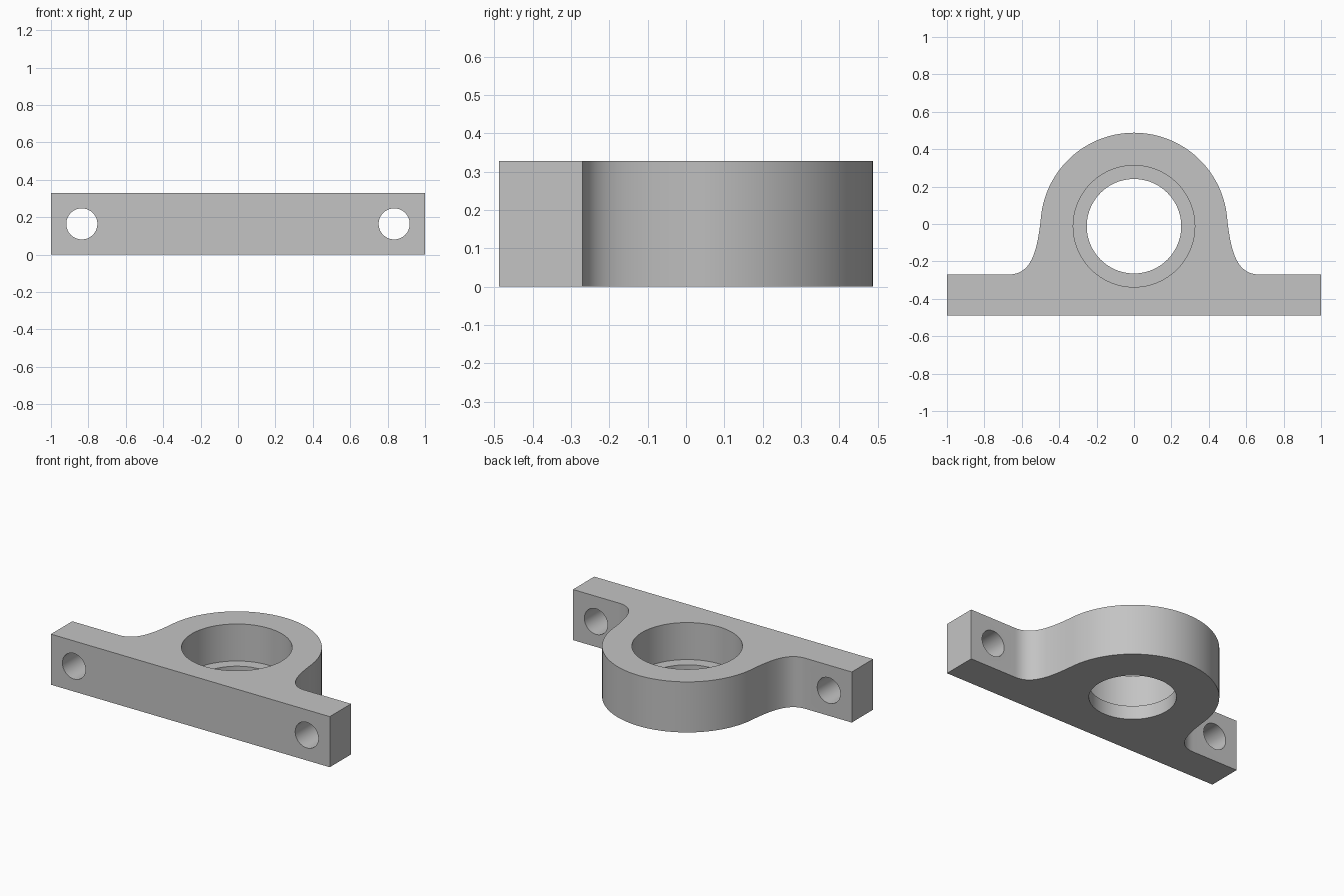
import bpy, bmesh, math
from mathutils import Vector, Matrix
from mathutils.geometry import interpolate_bezier

cube = bpy.data.objects.get("Cube")
if cube:
    bpy.data.objects.remove(cube, do_unlink=True)

HEIGHT = 0.328
FRONT, FLANGE_BACK = -0.488, -0.27
CENTRE_Y, RING_R = -0.012, 0.5
BORE_R, POCKET_R, LEDGE_Z = 0.2525, 0.325, 0.088
BOLT_X, BOLT_R = 0.835, 0.083

grey = bpy.data.materials.new("plain grey")
grey.use_nodes = True
colour = (0.55, 0.55, 0.55, 1)
grey.diffuse_color = colour
grey.node_tree.nodes["Principled BSDF"].inputs["Base Color"].default_value = colour


def make_object(name, bm):
    bmesh.ops.recalc_face_normals(bm, faces=bm.faces)
    mesh = bpy.data.meshes.new(name)
    bm.to_mesh(mesh)
    bm.free()
    mesh.materials.append(grey)
    obj = bpy.data.objects.new(name, mesh)
    bpy.context.collection.objects.link(obj)
    return obj


def cylinder(name, radius, depth, matrix):
    bm = bmesh.new()
    bmesh.ops.create_cone(bm, cap_ends=True, segments=96, radius1=radius,
                          radius2=radius, depth=depth, matrix=matrix)
    return make_object(name, bm)


# Right half of the outline: flange, sweeping fillet, round housing
start = math.asin((0.05 - CENTRE_Y) / RING_R)
join = Vector((RING_R * math.cos(start), 0.05))
fillet = interpolate_bezier(Vector((0.67, FLANGE_BACK)), Vector((0.545, FLANGE_BACK)),
                            Vector((0.515, -0.14)), join, 24)
half = [(1, FRONT), (1, FLANGE_BACK)] + [(p.x, p.y) for p in fillet]
steps = 36
for i in range(1, steps):
    a = start + (math.pi / 2 - start) * i / steps
    half.append((RING_R * math.cos(a), CENTRE_Y + RING_R * math.sin(a)))
outline = half + [(0, CENTRE_Y + RING_R)] + [(-x, y) for x, y in reversed(half)]

# Solid bearing block
bm = bmesh.new()
base = bm.faces.new([bm.verts.new((x, y, 0)) for x, y in outline])
top = bmesh.ops.extrude_face_region(bm, geom=[base])["geom"]
bmesh.ops.translate(bm, vec=(0, 0, HEIGHT),
                    verts=[v for v in top if isinstance(v, bmesh.types.BMVert)])
block = make_object("bearing_block", bm)

# Stepped bore and the two bolt holes
upright = Matrix.Translation((0, CENTRE_Y, 0))
cutters = [
    cylinder("bore_cutter", BORE_R, 2, upright),
    cylinder("pocket_cutter", POCKET_R, 1, upright @ Matrix.Translation((0, 0, LEDGE_Z + 0.5))),
]
for side in (-1, 1):
    place = Matrix.Translation((side * BOLT_X, FRONT, HEIGHT / 2))
    cutters.append(cylinder("bolt_hole_cutter", BOLT_R, 1,
                            place @ Matrix.Rotation(math.pi / 2, 4, "X")))

bpy.ops.object.select_all(action="DESELECT")
block.select_set(True)
bpy.context.view_layer.objects.active = block
for cutter in cutters:
    cutter.hide_render = True
    mod = block.modifiers.new("cut", "BOOLEAN")
    mod.operation, mod.solver, mod.object = "DIFFERENCE", "EXACT", cutter
    bpy.ops.object.modifier_apply(modifier=mod.name)
    bpy.data.objects.remove(cutter, do_unlink=True)

bpy.ops.object.shade_smooth_by_angle(angle=math.radians(30))
